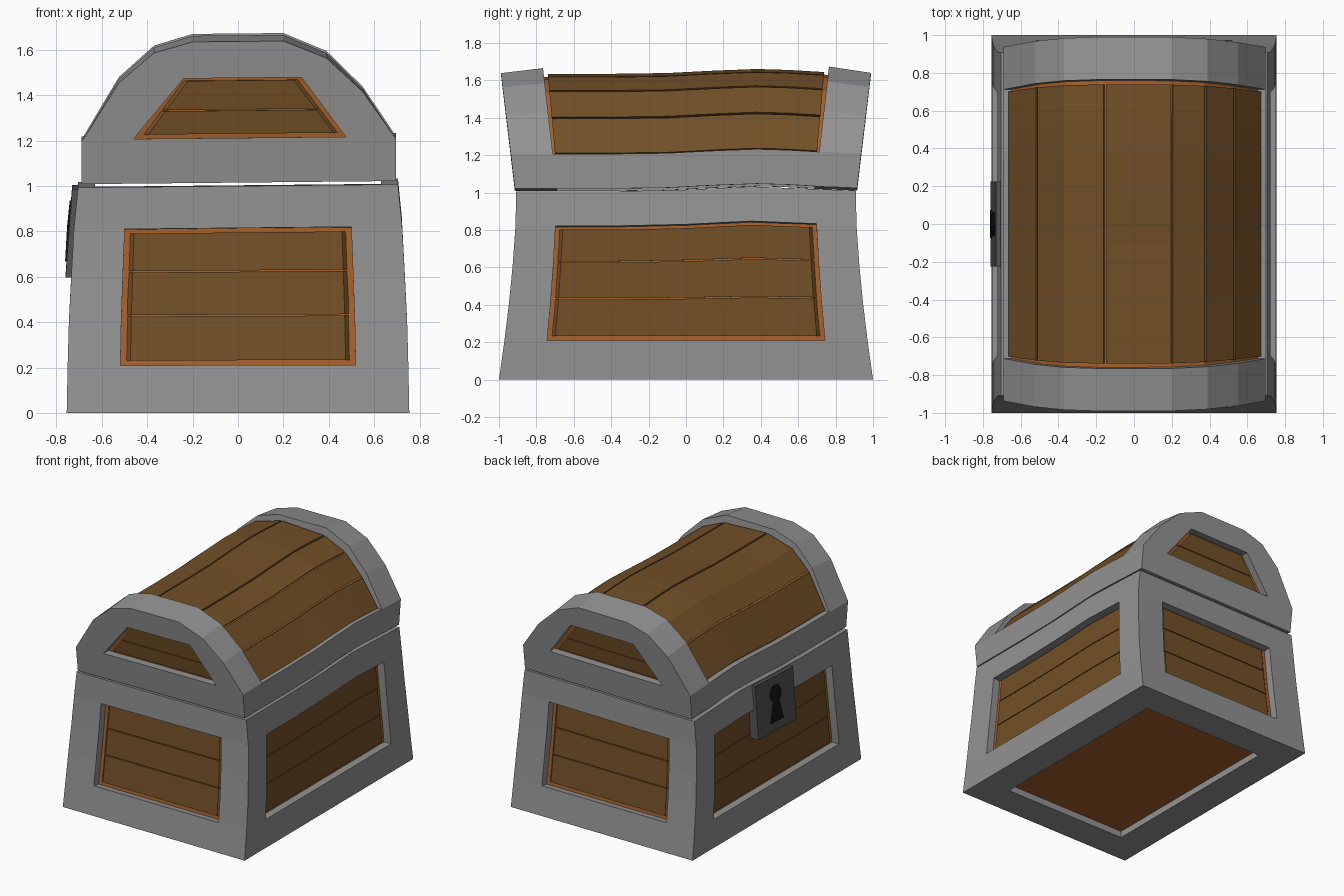
import bpy, bmesh, math

if "Cube" in bpy.data.objects:
    bpy.data.objects.remove(bpy.data.objects["Cube"])


def material(name, rgb):
    m = bpy.data.materials.new(name)
    m.diffuse_color = (*rgb, 1)
    m.use_nodes = True
    m.node_tree.nodes["Principled BSDF"].inputs["Base Color"].default_value = m.diffuse_color
    return m


STONE = material("grey_frame", (.29, .29, .29))
WOOD = material("plank_wood", (.17, .08, .02))
CORE = material("core_wood", (.38, .12, .025))
IRON = material("dark_iron", (.09, .09, .09))
BLACK = material("black", (.008, .008, .008))


def lerp(table, z):
    for (a, va), (b, vb) in zip(table, table[1:]):
        if z <= b or (b, vb) == table[-1]:
            return va + (vb - va) * (z - a) / (b - a)


# flared half-widths of body and lid by height
def hx(z): return lerp([(0, .755), (.35, .748), (.8, .725), (1, .705)], z)
def hy(z): return lerp([(0, 1), (.2, .972), (.5, .935), (.8, .912), (1, .908)], z)
def lid_y(z): return lerp([(1.015, .915), (1.2, .937), (1.64, .99)], z)


def side(axis, s, u, z, d=0):
    """Point on a body side: u in -1..1 along it, d = depth inward."""
    if axis == 'y':
        return (u * hx(z), s * (hy(z) - d), z)
    return (s * (hx(z) - d), u * hy(z), z)


def loft(bm, rings):
    rows = [[bm.verts.new(p) for p in r] for r in rings]
    n = len(rows[0])
    for a, b in zip(rows, rows[1:]):
        for i in range(n):
            bm.faces.new((a[i], a[(i + 1) % n], b[(i + 1) % n], b[i]))
    bm.faces.new(rows[0])
    bm.faces.new(rows[-1])


def finish(bm, name, mat):
    bmesh.ops.remove_doubles(bm, verts=bm.verts, dist=1e-4)
    bmesh.ops.recalc_face_normals(bm, faces=bm.faces)
    # gentle hand-made wave along the depth
    for v in bm.verts:
        x, y, z = v.co
        v.co.z += (.026 * math.exp(-((y - .38) / .36) ** 2) + .01 * x) * max(0, min(1, (z - .2) / .6))
    me = bpy.data.meshes.new(name)
    bm.to_mesh(me)
    bm.free()
    ob = bpy.data.objects.new(name, me)
    bpy.context.collection.objects.link(ob)
    me.materials.append(mat)
    return ob


SIDES = [('y', -1), ('y', 1), ('x', -1), ('x', 1)]
US = {'y': [-1, -.69, 0, .69, 1], 'x': [-1, -.765, -.4, 0, .38, .765, 1]}
ZS = [0, .21, .4, .6, .815, 1]


def grid(bm, f, us, vs):
    """Sheet of quads with the interior cells left open."""
    for i in range(len(us) - 1):
        for j in range(len(vs) - 1):
            if 0 < i < len(us) - 2 and 0 < j < len(vs) - 2:
                continue
            bm.faces.new([bm.verts.new(f(u, v)) for u, v in (
                (us[i], vs[j]), (us[i + 1], vs[j]), (us[i + 1], vs[j + 1]), (us[i], vs[j + 1]))])


# body frame: four windowed sides and a windowed bottom
bm = bmesh.new()
for axis, s in SIDES:
    grid(bm, lambda u, z: side(axis, s, u, z), US[axis], ZS)
grid(bm, lambda u, v: (u * hx(0), v * hy(0), 0), US['y'], US['x'])
frame = finish(bm, "body_frame", STONE)
if sum(p.normal.z for p in frame.data.polygons if abs(p.normal.z) > .9) > 0:
    frame.data.flip_normals()
mod = frame.modifiers.new("thickness", 'SOLIDIFY')
mod.thickness = .075
mod.offset = -1
mod.use_even_offset = True

# body core behind the planks
bm = bmesh.new()
loft(bm, [[(sx * (hx(z) - .058), sy * (hy(z) - .058), z)
           for sx, sy in ((-1, -1), (1, -1), (1, 1), (-1, 1))]
          for z in (.05, .2, .35, .5, .8, .96)])
finish(bm, "body_core", CORE)

# body planks, three per side
bm = bmesh.new()
for axis, s in SIDES:
    e, c = (.657, .025) if axis == 'y' else (.742, .02)
    us = [-e, -e + c] + [u for u in US[axis] if abs(u) < .6] + [e - c, e]
    for z0, z1 in ((.232, .427), (.433, .622), (.628, .795)):
        loft(bm, [[side(axis, s, u, z0, d), side(axis, s, u, z1, d),
                   side(axis, s, u, z1, .075), side(axis, s, u, z0, .075)]
                  for u in us for d in [.06 if abs(u) == e else .042]])
finish(bm, "body_planks", WOOD)

# lid end caps with a trapezoid window
ARCH = [(-.69, 1.2), (-.525, 1.46), (-.37, 1.59), (-.2, 1.637),
        (.2, 1.637), (.39, 1.56), (.55, 1.41), (.697, 1.2)]
HOLE = [(-.46, 1.212), (-.24, 1.476), (.28, 1.476), (.475, 1.212)]


def cap(s, p, d=0):
    x, z = p
    return (x, s * (lid_y(z) - d), z + max(0, z - 1.2) * .06 * d / .22)


bm = bmesh.new()
for s in (-1, 1):
    feet = [(-.69, 1.015), (.697, 1.015)]
    outline = [feet[0]] + ARCH + [feet[1]]
    F, K = ([bm.verts.new(cap(s, p, d)) for p in outline] for d in (0, .225))
    H, R = ([bm.verts.new(cap(s, p, d)) for p in HOLE] for d in (0, .065))
    bm.faces.new(F[1:5] + [H[1], H[0]])
    bm.faces.new([F[4], F[5], H[2], H[1]])
    bm.faces.new(F[5:9] + [H[3], H[2]])
    bm.faces.new([F[1], H[0], H[3], F[8]])
    bm.faces.new([F[0], F[1], F[8], F[9]])
    bm.faces.new(K[1:9])
    bm.faces.new([K[0], K[1], K[8], K[9]])
    for i in range(10):
        j = (i + 1) % 10
        bm.faces.new([F[i], F[j], K[j], K[i]])
    for i in range(4):
        j = (i + 1) % 4
        bm.faces.new([H[i], H[j], R[j], R[i]])
finish(bm, "lid_end_caps", STONE)

# lid side rails
YS = [-.75, -.4, -.1, .15, .38, .55, .75]
bm = bmesh.new()
for s, x in ((-1, .69), (1, .697)):
    loft(bm, [[(s * x, y, 1.015), (s * x, y, 1.2), (s * (x - .08), y, 1.2), (s * (x - .08), y, 1.015)]
              for y in YS])
finish(bm, "lid_rails", STONE)

# lid core and the roof planks on it
ROOF = [(-.668, 1.21), (-.515, 1.455), (-.37, 1.58), (-.155, 1.637), (.2, 1.618),
        (.38, 1.54), (.53, 1.395), (.675, 1.2)]


def inward(p, k):
    return (p[0] * k, 1.05 + (p[1] - 1.05) * k)


bm = bmesh.new()
profile = [(-.63, 1.03)] + [inward(p, .972) for p in ROOF] + [(.63, 1.03)]
loft(bm, [[(x, t * (lid_y(z) - .058) if abs(t) == 1 else t, z) for x, z in profile]
          for t in (-1, -.4, -.1, .15, .38, .55, 1)])
finish(bm, "lid_core", CORE)

bm = bmesh.new()
for group in (ROOF[0:2], ROOF[1:4], ROOF[3:5], ROOF[4:6], ROOF[5:7], ROOF[6:8]):
    pts = [list(p) for p in group]
    for a, b in ((0, 1), (-1, -2)):  # pull ends in to leave a groove
        dx, dz = pts[b][0] - pts[a][0], pts[b][1] - pts[a][1]
        l = math.hypot(dx, dz)
        pts[a] = [pts[a][0] + dx / l * .006, pts[a][1] + dz / l * .006]
    ring = pts + [inward(p, .95) for p in reversed(pts)]
    loft(bm, [[(x, t * (.70 + .09 * (z - 1.2)) / .74, z) for x, z in ring]
              for t in (-.74, -.4, -.1, .15, .38, .55, .74)])
finish(bm, "lid_planks", WOOD)

# small planks in the cap windows
bm = bmesh.new()
for s in (-1, 1):
    for z0, z1 in ((1.23, 1.331), (1.336, 1.462)):
        def quad(grow):
            return [(.012 + k * (.427 + grow - (z - 1.23) * .76), z)
                    for k, z in ((-1, z0), (-1, z1), (1, z1), (1, z0))]
        loft(bm, [[cap(s, p, d) for p in quad(g)] for g, d in ((-.018, .04), (0, .057), (0, .075))])
finish(bm, "cap_planks", WOOD)


# lock plate with keyhole on the left side
def on_lock(y, z, out): return (-(hx(z) + out), y, z)


bm = bmesh.new()
loft(bm, [[on_lock(y, z, o) for y, z in ((-.225, .6), (.225, .6), (.225, .99), (-.225, .99))]
          for o in (-.06, .025)])
finish(bm, "lock_plate", IRON)

bm = bmesh.new()
key = [(.065 * math.sin(a), .87 + .065 * math.cos(a))
       for a in (math.radians(d) for d in range(-150, 151, 30))]
key += [(.075, .67), (-.075, .67)]
loft(bm, [[on_lock(y, z, o) for y, z in key] for o in (.0, .03)])
finish(bm, "keyhole", BLACK)
